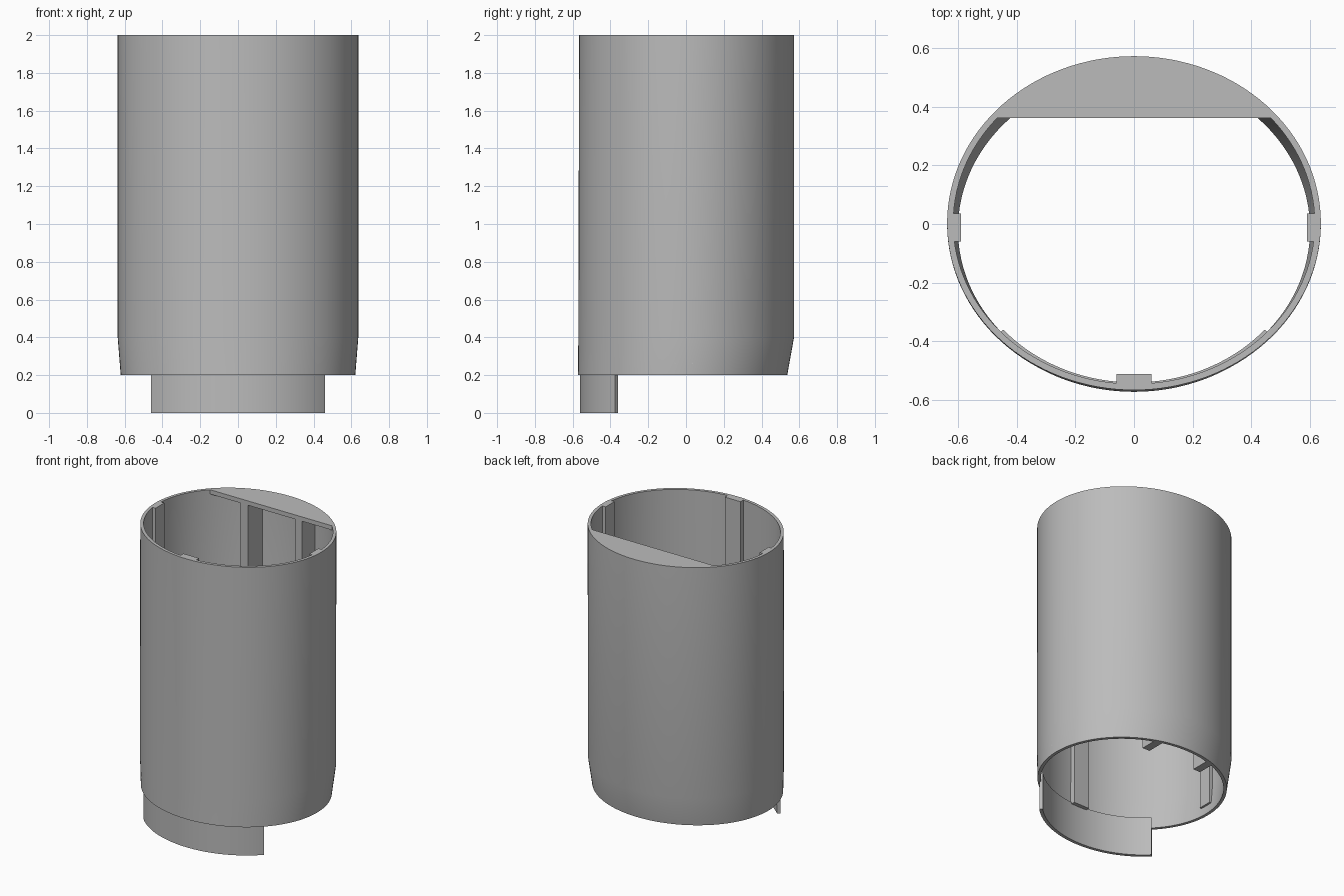
import bpy, bmesh, math

cube = bpy.data.objects.get("Cube")
if cube:
    bpy.data.objects.remove(cube, do_unlink=True)

mat = bpy.data.materials.new("plain_grey")
mat.use_nodes = True
GREY = (0.5, 0.5, 0.5, 1)
mat.diffuse_color = GREY
mat.node_tree.nodes["Principled BSDF"].inputs["Base Color"].default_value = GREY

SEG = 128
WALL = 0.021


def finish(name, bm, smooth=False):
    bmesh.ops.recalc_face_normals(bm, faces=bm.faces)
    mesh = bpy.data.meshes.new(name)
    bm.to_mesh(mesh)
    bm.free()
    mesh.materials.append(mat)
    obj = bpy.data.objects.new(name, mesh)
    bpy.context.collection.objects.link(obj)
    if smooth:
        bpy.ops.object.select_all(action='DESELECT')
        obj.select_set(True)
        bpy.context.view_layer.objects.active = obj
        bpy.ops.object.shade_smooth_by_angle(angle=math.radians(25))
    return obj


def oval(rx, front, back, t):
    return rx * math.cos(t), (front + back) / 2 + (back - front) / 2 * math.sin(t)


def skin(rows, closed_rows):
    """Join rows of points with quads; each row wraps round on itself."""
    bm = bmesh.new()
    vs = [[bm.verts.new(p) for p in row] for row in rows]
    n, m = len(vs), len(vs[0])
    for i in range(n if closed_rows else n - 1):
        for j in range(m):
            k = (i + 1) % n
            bm.faces.new((vs[i][j], vs[i][(j + 1) % m], vs[k][(j + 1) % m], vs[k][j]))
    if not closed_rows:
        bm.faces.new(vs[0])
        bm.faces.new(vs[-1])
    return bm


def box(name, x, y, z):
    bm = bmesh.new()
    bmesh.ops.create_cube(bm, size=1)
    for v in bm.verts:
        v.co = [(lo + hi) / 2 + c * (hi - lo) for c, (lo, hi) in zip(v.co, (x, y, z))]
    finish(name, bm)


# Hollow oval shell, tapering at the foot: height, half width, front, back
levels = [(2.0, 0.637, -0.566, 0.572), (0.4, 0.637, -0.57, 0.572), (0.2, 0.621, -0.572, 0.536)]
section = [(z, rx, f, b) for z, rx, f, b in levels]
section += [(z, rx - WALL, f + WALL, b - WALL) for z, rx, f, b in reversed(levels)]
rows = [[(*oval(rx, f, b, 2 * math.pi * i / SEG), z) for z, rx, f, b in section]
        for i in range(SEG)]
finish("shell", skin(rows, True), True)

# Curved lip hanging below the front
rows = []
for i in range(49):
    t = math.radians(-139 + 98 * i / 48)
    outer = oval(0.612, -0.562, 0.527, t)
    inner = oval(0.59, -0.54, 0.505, t)
    rows.append([(*outer, 0), (*outer, 0.27), (*inner, 0.27), (*inner, 0)])
finish("front_lip", skin(rows, False), True)

# Flat segment closing the back of the top
EDGE = 0.365
a = math.asin((EDGE - 0.003) / 0.569)
arc = [oval(0.63, -0.56, 0.566, a + (math.pi - 2 * a) * i / 48) for i in range(49)]
finish("top_segment", skin([[(x, y, z) for x, y in arc] for z in (1.97, 2.0)], False), True)

# Upright fins under the segment
for name, s in (("left_fin", 1), ("right_fin", -1)):
    xs = sorted((s * 0.18, s * 0.235))
    bm = bmesh.new()
    rows = []
    for z, inset in ((0.2, 0.04), (0.4, 0.005), (1.98, 0.005)):
        ends = [oval(0.63, -0.565, 0.565, math.acos(x / 0.63))[1] - inset for x in xs]
        rows.append([(xs[0], EDGE, z), (xs[1], EDGE, z), (xs[1], ends[1], z), (xs[0], ends[0], z)])
    bm.free()
    finish(name, skin(rows, False))

# Guide ribs on the inner wall
RIB_Z = (0.26, 2.0)
box("left_rib", (0.59, 0.624), (-0.06, 0.036), RIB_Z)
box("right_rib", (-0.624, -0.59), (-0.06, 0.036), RIB_Z)
box("front_rib", (-0.06, 0.06), (-0.548, -0.512), RIB_Z)
